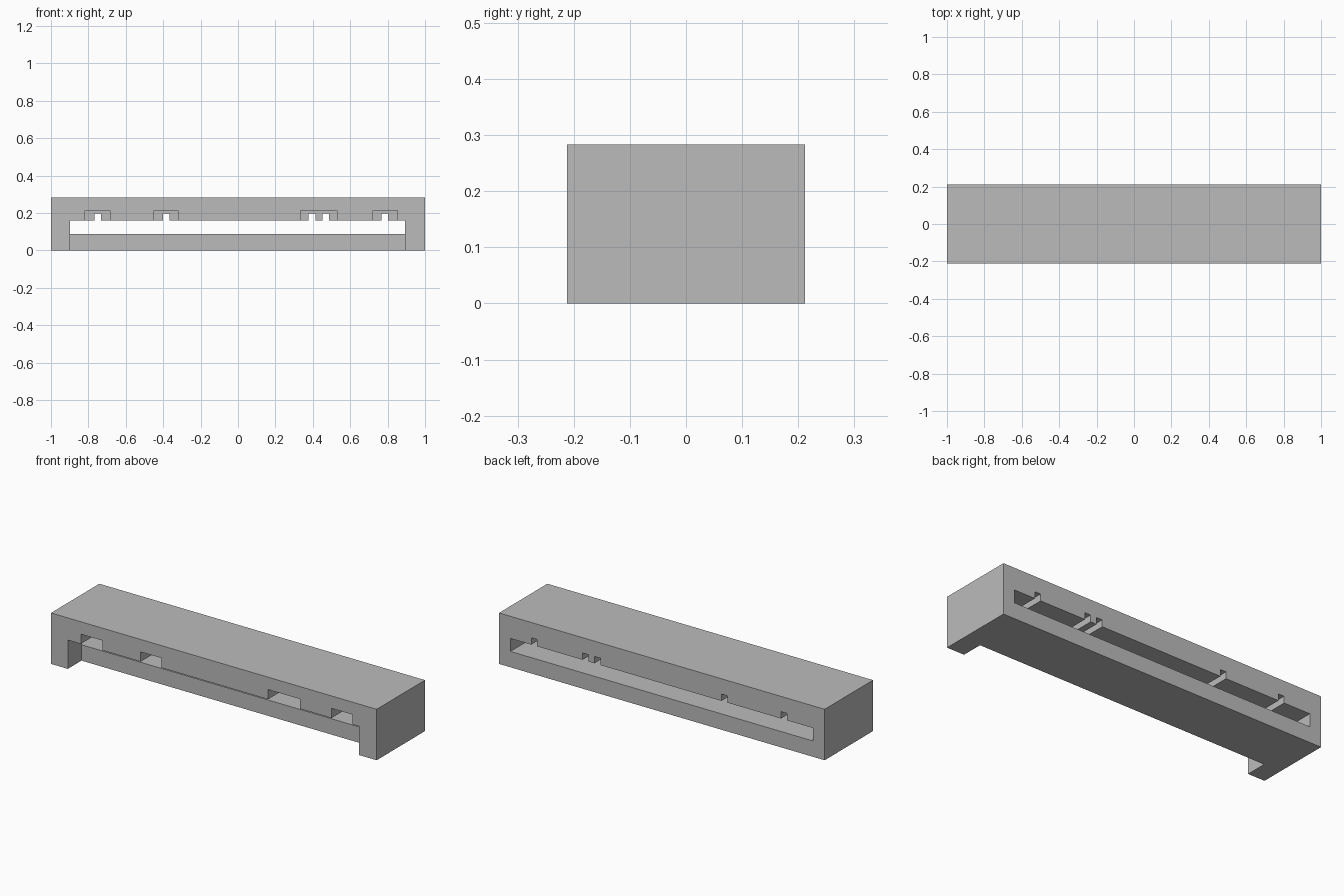
import bpy

cube = bpy.data.objects.get("Cube")
if cube:
    bpy.data.objects.remove(cube, do_unlink=True)

WIDTH, DEPTH, HEIGHT = 2.0, 0.424, 0.283
FRONT, BACK = -DEPTH / 2, DEPTH / 2
RECESS_BACK = FRONT + 0.12      # rear plane of the front recess
SLOT_BOTTOM, SLOT_TOP = 0.088, 0.16
POCKET_TOP, NOTCH_TOP = 0.214, 0.198
OVER = 0.1                      # cutter overshoot

grey = bpy.data.materials.new("plain_grey")
grey.use_nodes = True
colour = (0.5, 0.5, 0.5, 1)
grey.diffuse_color = colour
grey.node_tree.nodes["Principled BSDF"].inputs["Base Color"].default_value = colour


def box(name, x0, x1, y0, y1, z0, z1):
    """Axis-aligned box between two corners."""
    bpy.ops.mesh.primitive_cube_add(size=1)
    obj = bpy.context.object
    obj.name = name
    for v in obj.data.vertices:
        v.co.x = x0 if v.co.x < 0 else x1
        v.co.y = y0 if v.co.y < 0 else y1
        v.co.z = z0 if v.co.z < 0 else z1
    obj.data.materials.append(grey)
    return obj


def cut(target, *bounds):
    """Remove a box-shaped volume from the target."""
    cutter = box("cutter", *bounds)
    cutter.hide_render = True
    mod = target.modifiers.new("cut", "BOOLEAN")
    mod.operation = "DIFFERENCE"
    mod.solver = "EXACT"
    mod.object = cutter
    bpy.context.view_layer.objects.active = target
    bpy.ops.object.modifier_apply(modifier=mod.name)
    bpy.data.objects.remove(cutter, do_unlink=True)


# Solid housing block
housing = box("housing", -WIDTH / 2, WIDTH / 2, FRONT, BACK, 0, HEIGHT)

# Front recess, open at the bottom
cut(housing, -0.897, 0.893, FRONT - OVER, RECESS_BACK, -OVER, SLOT_TOP)

# Long slot through to the back
cut(housing, -0.93, 0.93, RECESS_BACK, BACK + OVER, SLOT_BOTTOM, SLOT_TOP)

# Wide pockets above the recess
for x0, x1 in ((-0.817, -0.684), (-0.449, -0.32), (0.333, 0.53), (0.723, 0.852)):
    cut(housing, x0, x1, FRONT - OVER, RECESS_BACK, SLOT_TOP - 0.03, POCKET_TOP)

# Narrow notches running above the slot
for x in (-0.75, -0.384, 0.396, 0.469, 0.784):
    cut(housing, x - 0.018, x + 0.018, RECESS_BACK - 0.03, BACK + OVER,
        SLOT_TOP - 0.03, NOTCH_TOP)
